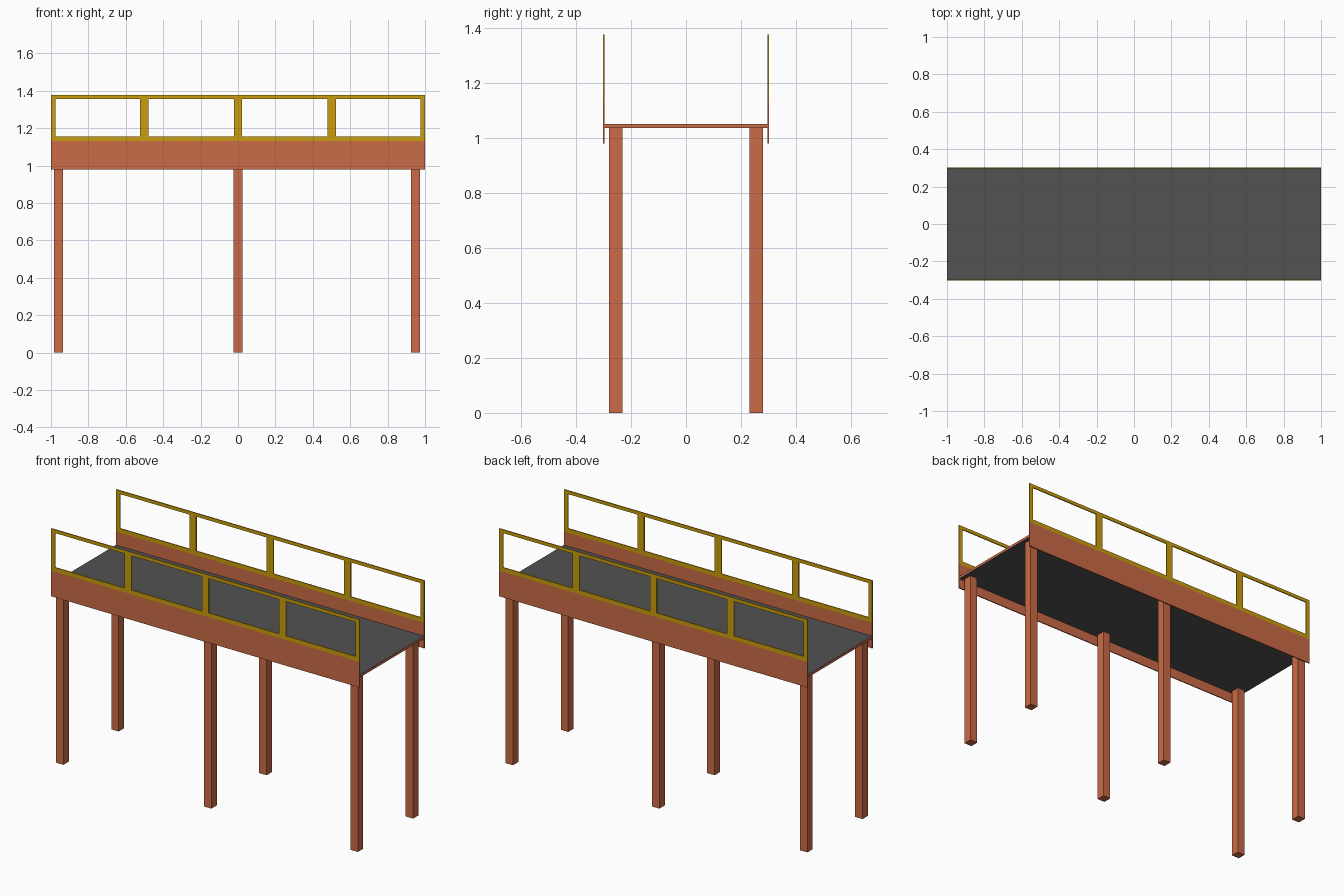
import bpy
import bmesh
from mathutils import Matrix, Vector

cube = bpy.data.objects.get("Cube")
if cube:
    bpy.data.objects.remove(cube, do_unlink=True)


def material(name, color):
    mat = bpy.data.materials.new(name)
    mat.use_nodes = True
    mat.diffuse_color = (*color, 1)
    mat.node_tree.nodes["Principled BSDF"].inputs["Base Color"].default_value = (*color, 1)
    return mat


rust = material("rust_orange", (0.60, 0.145, 0.062))
yellow = material("safety_yellow", (0.60, 0.335, 0.004))
grey = material("dark_grey", (0.085, 0.085, 0.085))


def add_box(bm, low, high):
    low, high = Vector(low), Vector(high)
    place = Matrix.Translation((low + high) / 2) @ Matrix.Diagonal((*(high - low), 1))
    bmesh.ops.create_cube(bm, size=1, matrix=place)


def make_object(name, bm, *mats):
    mesh = bpy.data.meshes.new(name)
    bm.to_mesh(mesh)
    bm.free()
    for mat in mats:
        mesh.materials.append(mat)
    obj = bpy.data.objects.new(name, mesh)
    bpy.context.collection.objects.link(obj)
    return obj


def box(name, low, high, *mats):
    bm = bmesh.new()
    add_box(bm, low, high)
    return make_object(name, bm, *mats)


INNER, OUTER = 0.297, 0.303
DECK_LOW, DECK_TOP = 1.037, 1.052
BEAM_LOW, BEAM_TOP, RAIL_TOP = 0.98, 1.13, 1.377

# Deck: grey walking surface and underside, rust edges
deck = box("deck", (-1, -INNER, DECK_LOW), (1, INNER, DECK_TOP), rust, grey)
for face in deck.data.polygons:
    face.material_index = int(abs(face.normal.z) > 0.5)

# Guard rail frame: four openings between two bars and five posts
POSTS = [(-1, -0.975), (-0.523, -0.479), (-0.022, 0.022), (0.479, 0.523), (0.975, 1)]
BAR_LOW, BAR_HIGH = 1.155, 1.357

for side, sign in (("front", -1), ("back", 1)):
    y0, y1 = sorted((sign * INNER, sign * OUTER))

    # Side beam
    box(side + "_side_beam", (-1, y0, BEAM_LOW), (1, y1, BEAM_TOP), rust)

    # Guard rail: a grid of faces with the openings left out, then thickened
    bm = bmesh.new()
    xs = [x for post in POSTS for x in post]
    zs = [BEAM_TOP, BAR_LOW, BAR_HIGH, RAIL_TOP]
    grid = [[bm.verts.new((x, y0, z)) for x in xs] for z in zs]
    for row in range(len(zs) - 1):
        for col in range(len(xs) - 1):
            if row == 1 and col % 2 == 1:
                continue
            bm.faces.new((grid[row][col], grid[row][col + 1],
                          grid[row + 1][col + 1], grid[row + 1][col]))
    sheet = bm.faces[:]
    result = bmesh.ops.extrude_face_region(bm, geom=sheet, use_keep_orig=True)
    moved = [v for v in result["geom"] if isinstance(v, bmesh.types.BMVert)]
    bmesh.ops.translate(bm, verts=moved, vec=(0, y1 - y0, 0))
    bmesh.ops.recalc_face_normals(bm, faces=bm.faces[:])
    make_object(side + "_guard_rail", bm, yellow)

    # Support legs
    for place, x in (("right", -0.96), ("middle", 0), ("left", 0.95)):
        y = sign * 0.256
        box(f"{side}_{place}_leg", (x - 0.024, y - 0.025, 0),
            (x + 0.024, y + 0.025, DECK_LOW), rust)
